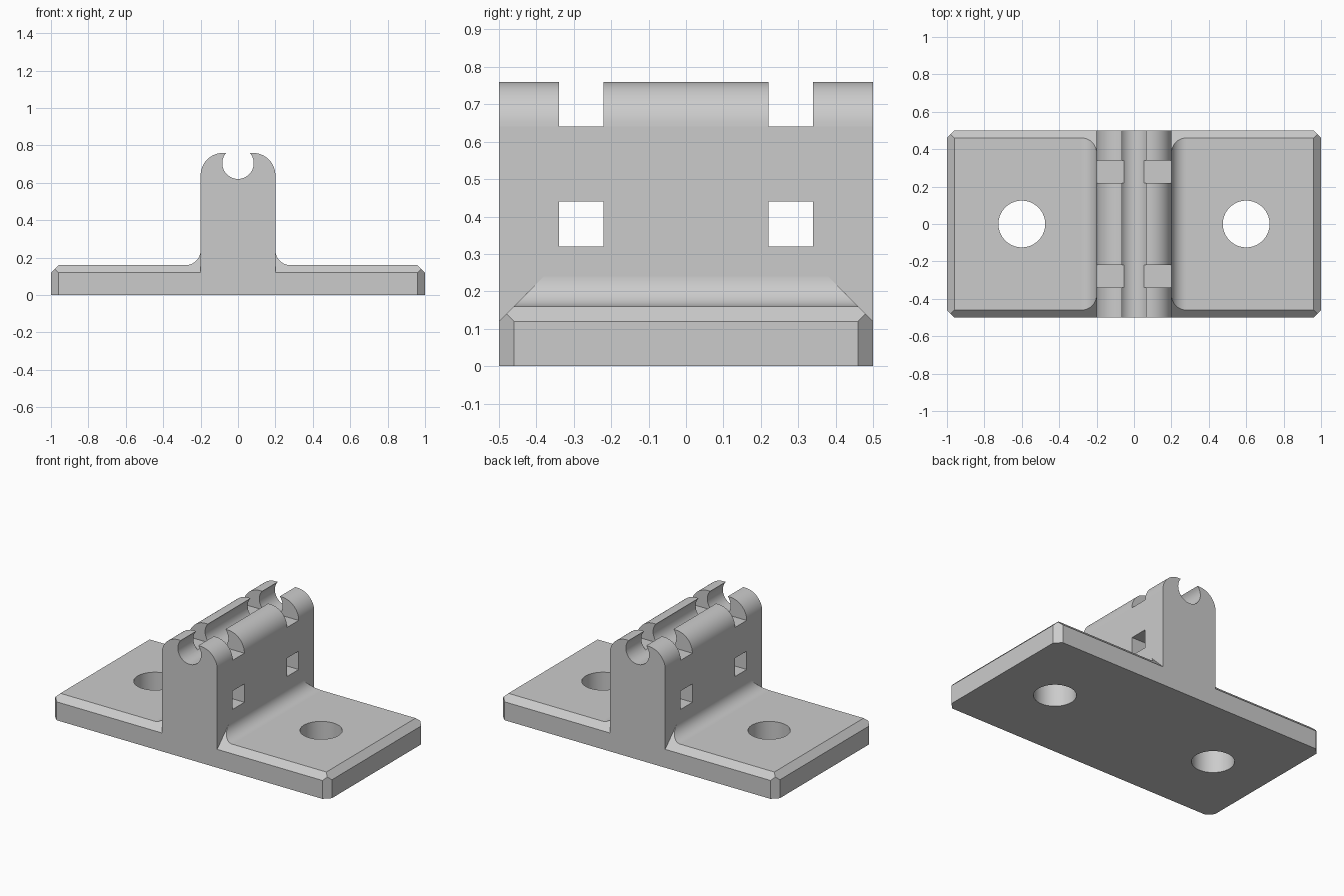
import bpy, bmesh
from math import sin, cos, radians
from mathutils import Vector

cube = bpy.data.objects.get("Cube")
if cube:
    bpy.data.objects.remove(cube, do_unlink=True)

grey = bpy.data.materials.new("light_grey")
grey.use_nodes = True
COLOUR = (0.6, 0.6, 0.6, 1)
grey.diffuse_color = COLOUR
grey.node_tree.nodes["Principled BSDF"].inputs["Base Color"].default_value = COLOUR


def finish(name, bm):
    bmesh.ops.recalc_face_normals(bm, faces=bm.faces[:])
    mesh = bpy.data.meshes.new(name)
    bm.to_mesh(mesh)
    bm.free()
    mesh.materials.append(grey)
    obj = bpy.data.objects.new(name, mesh)
    bpy.context.collection.objects.link(obj)
    return obj


def arc(cx, cz, r, start, end, steps=14):
    angles = [radians(start + (end - start) * i / steps) for i in range(steps + 1)]
    return [(cx + r * cos(a), cz + r * sin(a)) for a in angles]


def mirrored(half):
    """Close a right-hand outline with its mirror image."""
    return half + [(-x, z) for x, z in reversed(half)]


def extrude_y(outline, depth):
    bm = bmesh.new()
    face = bm.faces.new([bm.verts.new((x, -depth / 2, z)) for x, z in outline])
    out = bmesh.ops.extrude_face_region(bm, geom=[face])
    verts = [v for v in out["geom"] if isinstance(v, bmesh.types.BMVert)]
    bmesh.ops.translate(bm, verts=verts, vec=(0, depth, 0))
    return bm


def box(name, size, centre):
    bm = bmesh.new()
    bmesh.ops.create_cube(bm, size=1)
    bmesh.ops.scale(bm, vec=size, verts=bm.verts)
    bmesh.ops.translate(bm, vec=centre, verts=bm.verts)
    return finish(name, bm)


def combine(target, other, operation):
    mod = target.modifiers.new(operation, 'BOOLEAN')
    mod.operation = operation
    mod.solver = 'EXACT'
    mod.object = other
    bpy.context.view_layer.objects.active = target
    bpy.ops.object.modifier_apply(modifier=mod.name)
    bpy.data.objects.remove(other, do_unlink=True)


# Base plate with fillets rising to the wall
plate = extrude_y(mirrored([(1, 0), (1, 0.16)] + arc(0.28, 0.24, 0.08, 270, 180)), 1)

# Chamfer the top edges and upright corners; the cut runs on through the fillets
for s in (-1, 1):
    planes = [((0, s * 0.5, 0.12), (0, s, 1)), ((s, 0, 0.12), (s, 0, 1))]
    planes += [((s, t * 0.46, 0), (s, t, 0)) for t in (-1, 1)]
    for point, normal in planes:
        cut = bmesh.ops.bisect_plane(
            plate, geom=plate.verts[:] + plate.edges[:] + plate.faces[:], dist=1e-5,
            plane_co=point, plane_no=Vector(normal).normalized(), clear_outer=True)
        edges = [e for e in cut["geom_cut"] if isinstance(e, bmesh.types.BMEdge)]
        bmesh.ops.contextual_create(plate, geom=edges)
bracket = finish("mounting_bracket", plate)

# Upright wall with rounded shoulders
wall = finish("wall", extrude_y(
    mirrored([(0.2, 0)] + arc(0.08, 0.64, 0.12, 0, 90)), 1))
combine(bracket, wall, 'UNION')

# Cable groove along the top
groove = finish("groove", extrude_y(arc(0, 0.705, 0.084, 0, 360, 48)[:-1], 1.2))
combine(bracket, groove, 'DIFFERENCE')

for s in (-1, 1):
    # Strap notches and strap windows
    for centre_z, height in ((0.74, 0.2), (0.38, 0.12)):
        slot = box("strap_slot", (0.6, 0.12, height), (0, s * 0.28, centre_z))
        combine(bracket, slot, 'DIFFERENCE')
    # Screw holes
    bm = bmesh.new()
    bmesh.ops.create_cone(bm, cap_ends=True, segments=64, radius1=0.125,
                          radius2=0.125, depth=1)
    bmesh.ops.translate(bm, vec=(s * 0.6, 0, 0), verts=bm.verts)
    combine(bracket, finish("screw_hole", bm), 'DIFFERENCE')

# Smooth curved surfaces, keep flat faces flat
bpy.ops.object.select_all(action='DESELECT')
bracket.select_set(True)
bpy.context.view_layer.objects.active = bracket
bpy.ops.object.shade_smooth_by_angle(angle=radians(30))
for poly in bracket.data.polygons:
    poly.material_index = 0
    if max(abs(c) for c in poly.normal) > 0.9999:
        poly.use_smooth = False
